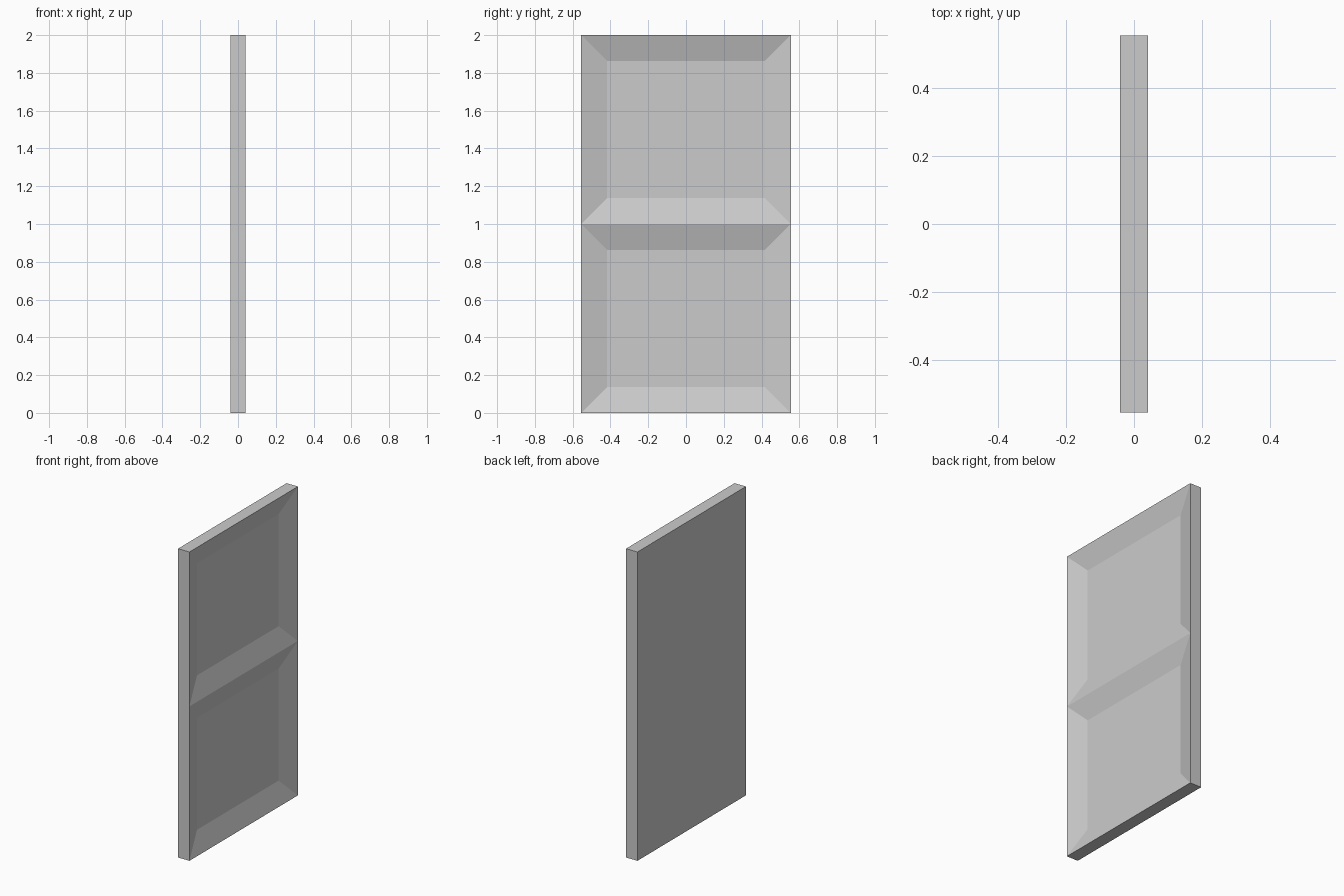
import bpy
import bmesh
from mathutils import Vector

old = bpy.data.objects.get("Cube")
if old:
    bpy.data.objects.remove(old, do_unlink=True)

THICK, WIDTH, HEIGHT = 0.081, 1.11, 2.0
INSET, DEPTH = 0.137, 0.042

# Plain grey finish
grey = bpy.data.materials.new("plain_grey")
grey.use_nodes = True
colour = (0.6, 0.6, 0.6, 1)
grey.diffuse_color = colour
grey.node_tree.nodes["Principled BSDF"].inputs["Base Color"].default_value = colour

# Solid slab, divided at mid height
bm = bmesh.new()
bmesh.ops.create_cube(bm, size=1)
bmesh.ops.scale(bm, vec=(THICK, WIDTH, HEIGHT), verts=bm.verts)
bmesh.ops.translate(bm, vec=(0, 0, HEIGHT / 2), verts=bm.verts)
bmesh.ops.bisect_plane(bm, geom=bm.verts[:] + bm.edges[:] + bm.faces[:],
                       plane_co=(0, 0, HEIGHT / 2), plane_no=(0, 0, 1))
bm.normal_update()

# Two sunken panels with sloping borders on the right side
panels = [f for f in bm.faces if f.normal.x > 0.9]
bmesh.ops.inset_individual(bm, faces=panels, thickness=INSET, use_even_offset=True)
inner = {v for f in panels for v in f.verts}
bmesh.ops.translate(bm, vec=Vector((-DEPTH, 0, 0)), verts=list(inner))
bm.normal_update()

mesh = bpy.data.meshes.new("panelled_slab")
bm.to_mesh(mesh)
bm.free()
mesh.materials.append(grey)
slab = bpy.data.objects.new("panelled_slab", mesh)
bpy.context.collection.objects.link(slab)
